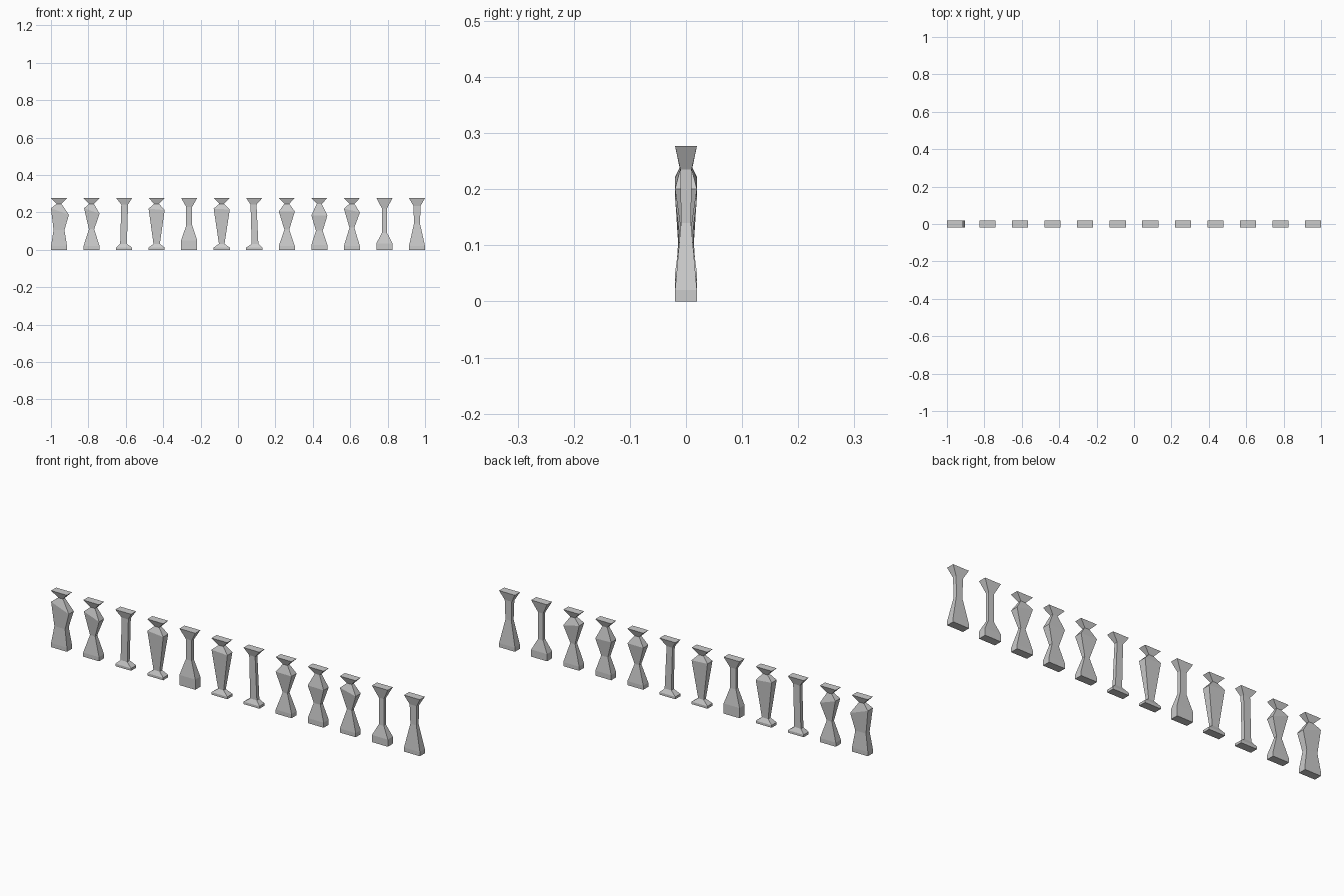
import bpy

if "Cube" in bpy.data.objects:
    bpy.data.objects.remove(bpy.data.objects["Cube"])

TOP, HW = 0.277, 0.043


def baluster(name, cx, rings):
    """Loft a four-sided post through rings of (left x, left z, right x, right z)."""
    rings = [(-HW, 0, HW, 0)] + rings + [(-HW, TOP, HW, TOP)]
    verts, faces = [], []
    for lx, lz, rx, rz in rings:
        d = min(0.0195, 0.4 * (rx - lx) / 2 + 0.0025)
        verts += [(cx + lx, -d, lz), (cx + rx, -d, rz), (cx + rx, d, rz), (cx + lx, d, lz)]
    for i in range(len(rings) - 1):
        a = 4 * i
        for j in range(4):
            k = (j + 1) % 4
            faces.append((a + j, a + k, a + 4 + k, a + 4 + j))
    n = len(verts)
    faces += [(3, 2, 1, 0), (n - 4, n - 3, n - 2, n - 1)]
    mesh = bpy.data.meshes.new(name)
    mesh.from_pydata(verts, [], faces)
    ob = bpy.data.objects.new(name, mesh)
    bpy.context.collection.objects.link(ob)


def bulged(foot, waist, waist_z, left, right):
    # foot, waist, tilted shoulder, neck
    return [(-HW, foot, HW, foot), (-waist, waist_z, waist, waist_z),
            (left[0], left[1], right[0], right[1]), (-0.013, 0.246, 0.013, 0.246)]


def straight(foot, low_z, high_z, low=0.016, high=0.016, lean=0.0):
    # foot and a plain shaft that may lean sideways
    return [(-HW, foot, HW, foot), (-low - lean, low_z, low - lean, low_z),
            (-high + lean, high_z, high + lean, high_z)]


profiles = [
    bulged(0.02, 0.029, 0.105, (-0.043, 0.222), (0.053, 0.187)),
    bulged(0.02, 0.014, 0.110, (-0.040, 0.222), (0.043, 0.193)),
    straight(0.012, 0.032, 0.242, 0.018, 0.018, 0.003),
    bulged(0.012, 0.017, 0.032, (-0.043, 0.220), (0.043, 0.212)),
    straight(0.05, 0.13, 0.23),
    bulged(0.012, 0.015, 0.032, (-0.043, 0.220), (0.043, 0.215)),
    straight(0.012, 0.032, 0.242, 0.018, 0.016, -0.004),
    bulged(0.02, 0.013, 0.108, (-0.043, 0.205), (0.043, 0.205)),
    bulged(0.025, 0.018, 0.102, (-0.043, 0.185), (0.043, 0.183)),
    bulged(0.02, 0.013, 0.118, (-0.043, 0.220), (0.043, 0.200)),
    straight(0.035, 0.09, 0.222, 0.014, 0.014),
    [(-HW, 0.02, HW, 0.02), (-0.016, 0.14, 0.016, 0.14), (-0.019, 0.235, 0.019, 0.235)],
]

# Row of twelve balusters
for i, rings in enumerate(profiles):
    baluster(f"baluster_{i + 1}", -0.957 + i * 0.174, rings)
